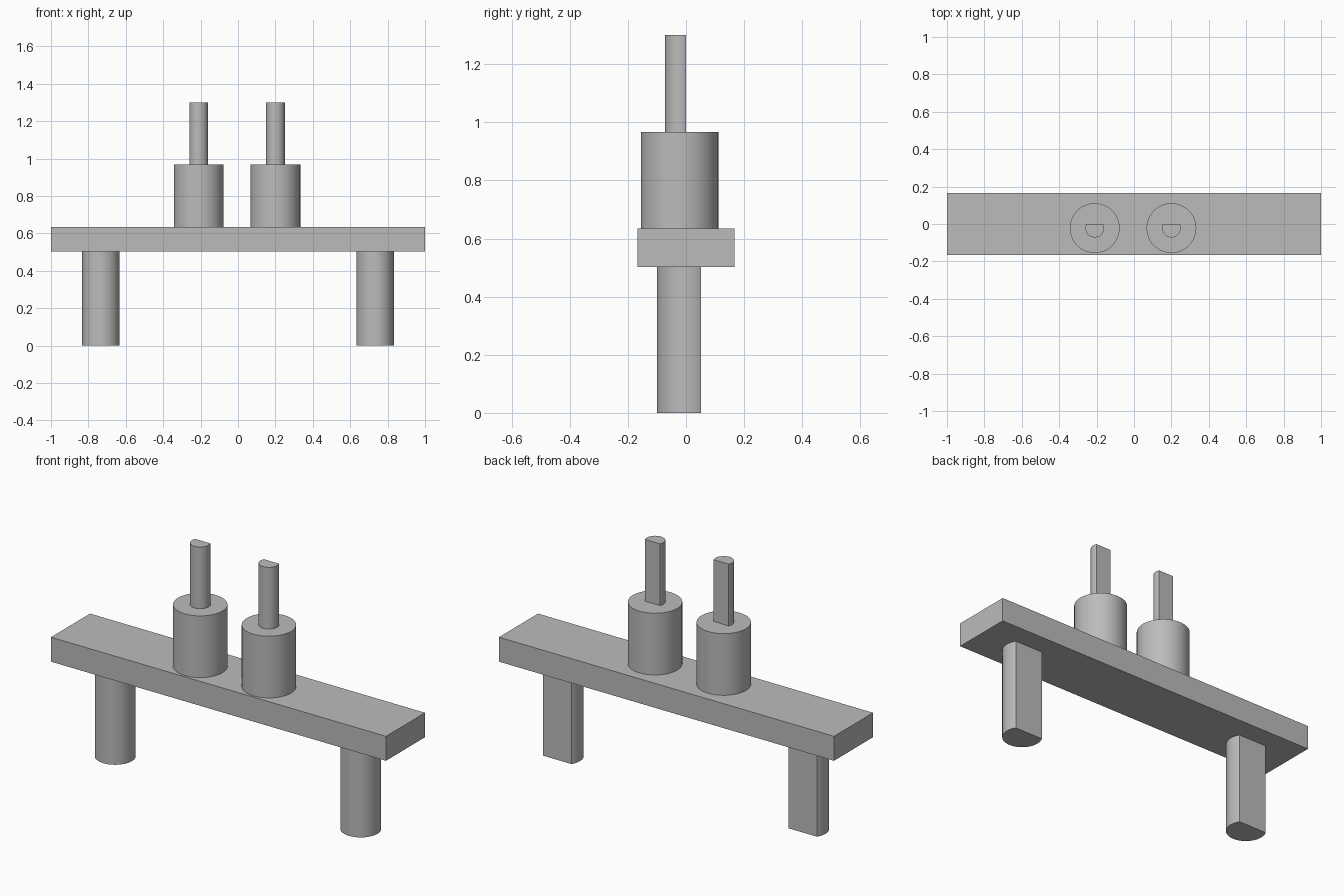
import bpy
import bmesh
import math

cube = bpy.data.objects.get("Cube")
if cube:
    bpy.data.objects.remove(cube, do_unlink=True)

grey = bpy.data.materials.new("plain_grey")
grey.use_nodes = True
grey.diffuse_color = (0.5, 0.5, 0.5, 1)
grey.node_tree.nodes["Principled BSDF"].inputs["Base Color"].default_value = (0.5, 0.5, 0.5, 1)


def add_object(name, bm):
    mesh = bpy.data.meshes.new(name)
    bmesh.ops.recalc_face_normals(bm, faces=bm.faces)
    bm.to_mesh(mesh)
    bm.free()
    mesh.materials.append(grey)
    obj = bpy.data.objects.new(name, mesh)
    bpy.context.collection.objects.link(obj)
    bpy.ops.object.select_all(action="DESELECT")
    obj.select_set(True)
    bpy.context.view_layer.objects.active = obj
    bpy.ops.object.shade_smooth_by_angle(angle=math.radians(30))
    return obj


def post(name, x, y, radius, bottom, top, flat=None):
    """Upright cylinder, optionally cut by a flat face at a distance behind its axis."""
    if flat is None:
        angles = [math.tau * i / 64 for i in range(64)]
    else:
        start = math.asin(flat / radius)
        sweep = math.pi + 2 * start
        angles = [math.pi - start + sweep * i / 48 for i in range(49)]
    bm = bmesh.new()
    ring = [bm.verts.new((x + radius * math.cos(a), y + radius * math.sin(a), bottom))
            for a in angles]
    base = bm.faces.new(ring)
    # Keep the base so the extruded post is closed at both ends
    result = bmesh.ops.extrude_face_region(bm, geom=[base], use_keep_orig=True)
    verts = [v for v in result["geom"] if isinstance(v, bmesh.types.BMVert)]
    bmesh.ops.translate(bm, verts=verts, vec=(0, 0, top - bottom))
    return add_object(name, bm)


# Horizontal plank
bm = bmesh.new()
bmesh.ops.create_cube(bm, size=1)
bmesh.ops.scale(bm, verts=bm.verts, vec=(2, 0.333, 0.132))
bmesh.ops.translate(bm, verts=bm.verts, vec=(0, 0, 0.568))
add_object("plank", bm)

# Flat-backed legs, and collars with flat-backed pins
for side, leg_x, pin_x in (("right", -0.733, -0.21), ("left", 0.733, 0.2)):
    post(side + "_leg", leg_x, 0, 0.1, 0, 0.502, flat=0.052)
    post(side + "_collar", pin_x, -0.022, 0.133, 0.634, 0.967)
    post(side + "_pin", pin_x, -0.022, 0.05, 0.967, 1.3, flat=0.022)
